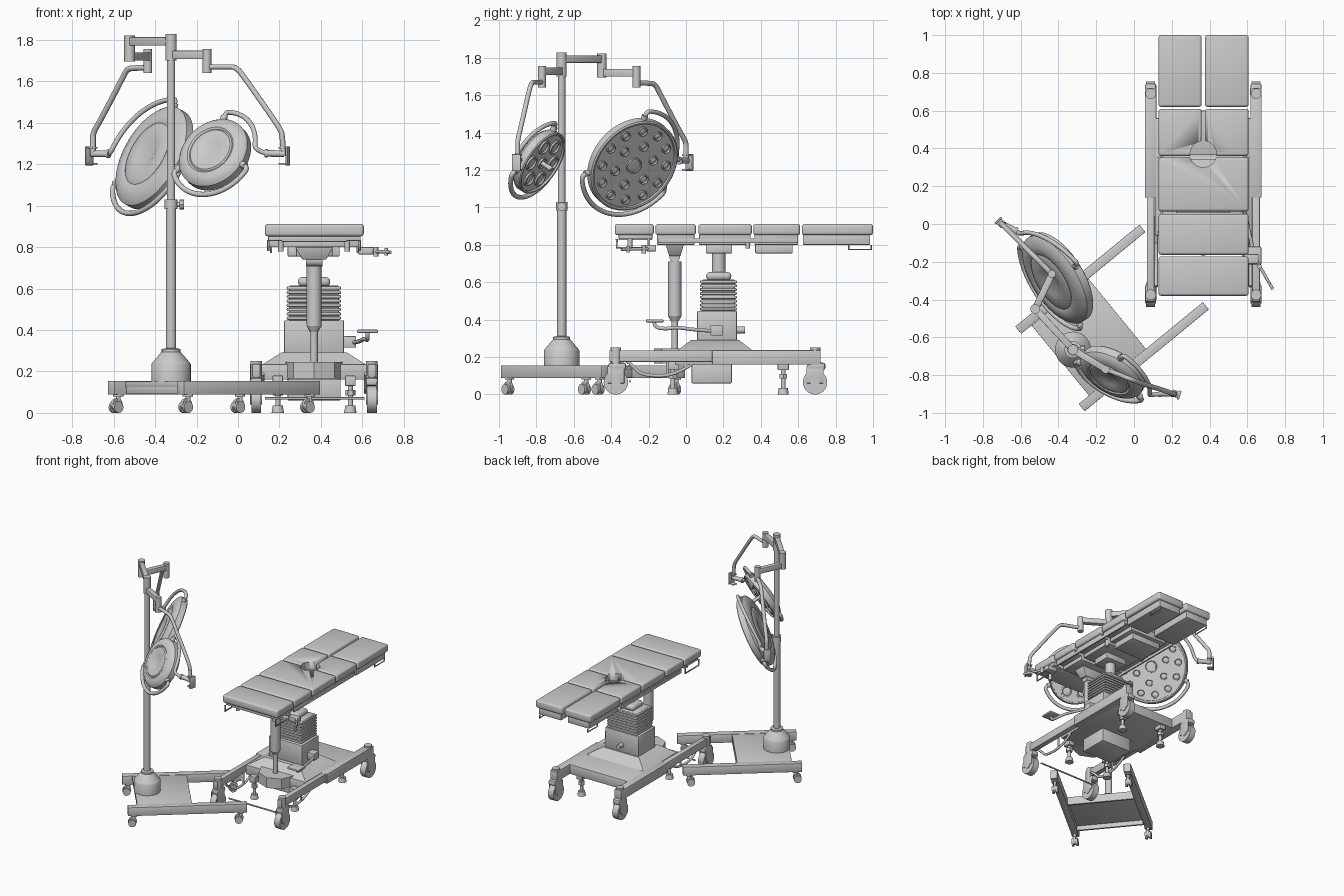
import bpy, bmesh, math
from mathutils import Vector, Matrix

if "Cube" in bpy.data.objects:
    bpy.data.objects.remove(bpy.data.objects["Cube"])

def finish(name, bm, mat=None):
    if mat: bm.transform(mat)
    bmesh.ops.recalc_face_normals(bm, faces=bm.faces)
    me = bpy.data.meshes.new(name); bm.to_mesh(me); bm.free()
    ob = bpy.data.objects.new(name, me); bpy.context.collection.objects.link(ob)
    me.shade_smooth()
    bpy.ops.object.select_all(action='DESELECT')
    ob.select_set(True); bpy.context.view_layer.objects.active = ob
    bpy.ops.object.shade_smooth_by_angle(angle=math.radians(35))
    return ob

def box(name, x, y, z, bev=0.004, mat=None, seg=2, top=1.0):
    bm = bmesh.new(); bmesh.ops.create_cube(bm, size=1)
    for v in bm.verts:
        k = top if v.co.z > 0 else 1
        v.co = Vector(((x[0]+x[1])/2 + v.co.x*k*(x[1]-x[0]), (y[0]+y[1])/2 + v.co.y*k*(y[1]-y[0]),
                       (z[0]+z[1])/2 + v.co.z*(z[1]-z[0])))
    if bev: bmesh.ops.bevel(bm, geom=bm.edges[:], offset=bev, segments=seg, affect='EDGES', profile=0.5)
    return finish(name, bm, mat)

def frame(p, n):
    return Matrix.Translation(p) @ Vector(n).to_track_quat('Z', 'Y').to_matrix().to_4x4()

def lathe(name, prof, mat=None, seg=40):
    bm = bmesh.new()
    vs = [bm.verts.new((r, 0, z)) for r, z in prof]
    es = [bm.edges.new(e) for e in zip(vs, vs[1:])]
    bmesh.ops.spin(bm, geom=vs+es, cent=(0, 0, 0), axis=(0, 0, 1), angle=math.tau, steps=seg)
    bmesh.ops.remove_doubles(bm, verts=bm.verts, dist=1e-5)
    return finish(name, bm, mat)

def cyl(name, a, b, r, r2=None, seg=24):
    a, b = Vector(a), Vector(b); L = (b-a).length
    return lathe(name, [(0, 0), (r, 0), (r if r2 is None else r2, L), (0, L)], frame(a, b-a), seg)

def tube(name, pts, r, smooth=True):
    cu = bpy.data.curves.new(name, 'CURVE'); cu.dimensions = '3D'
    cu.bevel_depth = r; cu.bevel_resolution = 3; cu.use_fill_caps = True
    s = cu.splines.new('NURBS' if smooth else 'POLY'); s.points.add(len(pts)-1)
    for p, c in zip(s.points, pts): p.co = (*c, 1)
    if smooth: s.order_u = 3; s.use_endpoint_u = True; s.resolution_u = 6
    ob = bpy.data.objects.new(name, cu); bpy.context.collection.objects.link(ob)
    bpy.ops.object.select_all(action='DESELECT')
    ob.select_set(True); bpy.context.view_layer.objects.active = ob
    bpy.ops.object.convert(target='MESH')
    return bpy.context.object

CX = 0.367
# ---------- table top cushions ----------
def cushion(name, x, y):
    return box(name, x, y, (0.852, 0.912), 0.014, seg=3)
cushion("cushion_head", (0.13, 0.607), (-0.38, -0.172))
cushion("cushion_shoulder", (0.13, 0.607), (-0.163, 0.053))
cut = cyl("hole_cutter", (CX, 0.37, 0.8), (CX, 0.37, 1.0), 0.07, seg=32)
cut.hide_render = True; cut.hide_viewport = True
holed = [cushion("cushion_back", (0.13, 0.607), (0.067, 0.352))]
for i, (a, b) in enumerate([(0.13, 0.358), (0.376, 0.607)]):
    holed.append(cushion(f"cushion_seat_{i}", (a, b), (0.36, 0.61)))
    cushion(f"cushion_leg_{i}", (a, b), (0.62, 1.0))
    box(f"leg_plate_{i}", (a+.02, b-.02), (0.625, 0.985), (0.80, 0.854))
    xs = a+.03 if i == 0 else b-.03
    tube(f"leg_handle_{i}", [(xs, .87, .80), (xs, .87, .775), (xs, .99, .775), (xs, .99, .80)], .005, False)
for ob in holed:
    m = ob.modifiers.new("hole", 'BOOLEAN'); m.operation = 'DIFFERENCE'; m.object = cut; m.solver = 'EXACT'
# ---------- support frames below the cushions ----------
for nm, y, z in [("head", (-.36, -.18), .825), ("shoulder", (-.155, .045), .80), ("back", (.07, .345), .80), ("seat", (.365, .6), .80)]:
    box(nm+"_plate", (.145, .592), y, (.83, .855))
    box(nm+"_frame", (.21, .525), y, (z, .835))
box("seat_gearbox", (.24, .49), (.37, .57), (.755, .802))
for s in (-1, 1):
    x = CX+s*.22
    box("side_rail", (x-.006, x+.006), (-.15, .6), (.81, .835), .002)
    tube("head_handle", [(x, -.2, .83), (x, -.2, .785), (x, -.37, .785), (x, -.37, .83)], .006, False)
    for y in (-.3, .33):
        cyl("lock_knob", (CX+s*.16, y, .78), (CX+s*.16, y, .835), .013)
# side clamp with lever
box("clamp_block", (.58, .66), (-.21, -.16), (.765, .80))
cyl("clamp_lever", (.64, -.18, .78), (.735, -.345, .775), .008)
cyl("clamp_grip", (.665, -.225, .755), (.665, -.225, .80), .012)
cyl("clamp_tip", (.715, -.31, .76), (.715, -.31, .795), .009)

# ---------- lifting column ----------
box("column_head", (.28, .455), (.107, .246), (.755, .80))
cyl("column_neck", (CX, .175, .6), (CX, .175, .77), .037)
box("column_collar", (.29, .445), (.108, .242), (.61, .655), .02, seg=3)
box("bellows_core", (.245, .488), (.085, .262), (.44, .615), .01)
for i in range(8):
    z = .449+i*.0208
    box(f"bellows_fold_{i}", (.235, .497), (.075, .272), (z, z+.016), .006)
box("column_housing", (.222, .512), (.06, .272), (.28, .447), .006)
box("column_skirt", (.115, .62), (-.05, .36), (.232, .292), 0, top=.62)
cyl("housing_knob", (CX, .27, .345), (CX, .315, .345), .018)
# front strut
cyl("strut_rod", (CX, -.06, .23), (CX, -.06, .43), .018)
cyl("strut_sleeve", (CX, -.06, .42), (CX, -.06, .71), .036)
cyl("strut_sleeve_cap", (CX, -.06, .39), (CX, -.06, .42), .02, .036)
cyl("strut_knuckle", (CX-.04, -.06, .735), (CX+.04, -.06, .735), .028)
box("strut_bracket", (.31, .425), (-.09, -.03), (.74, .80), .003, top=1.6)
# side foot control
box("pedal_box", (.51, .57), (.13, .195), (.315, .37))
tube("pedal_arm", [(.56, .14, .34), (.59, .05, .345), (.61, -.05, .36), (.625, -.11, .35), (.625, -.17, .36), (.625, -.17, .39)], .01)
box("pedal_pad", (.575, .675), (-.215, -.12), (.385, .402), .007)

# ---------- table base ----------
box("base_platform", (.11, .625), (-.06, .56), (.16, .236), .005)
box("base_ballast", (.24, .495), (.03, .245), (.06, .165))
cyl("base_front_foot", (CX, -.03, .165), (CX, -.03, .245), .14, seg=8)
for s in (-1, 1):
    x = CX+s*.279
    box("base_rear_rail", (x-.03, x+.03), (.14, .72), (.16, .237))
    box("base_front_rail", (x-.02, x+.02), (-.41, .15), (.175, .235))
    tube("rail_step_bar", [(x-s*.03, -.33, .19), (x-s*.03, -.29, .16), (x-s*.03, -.24, .10), (x-s*.03, -.05, .10), (x-s*.03, .04, .17)], .009)
    cyl("rail_step_post", (x-s*.03, -.1, .10), (x-s*.03, -.1, .19), .007)
    for y, d in ((-.375, -1), (.69, 1)):
        cyl("caster_wheel", (x-.024, y, .065), (x+.024, y, .065), .065, seg=32)
        cyl("caster_hub", (x-.029, y, .065), (x+.029, y, .065), .025)
        for k in (-1, 1):
            box("caster_fork", (x+k*.026-.003, x+k*.026+.003), (y-.045, y+.045), (.06, .15), .002)
        box("caster_hood", (x-.03, x+.03), (y-.04, y+.055*1), (.13, .17), .012)
        cyl("caster_pivot", (x, y, .15), (x, y, .25), .028)
    for y in (-.07, .52):
        xf = CX+s*.175
        box("foot_arm", (xf-.025, xf+.025), (y-.03, y+.03), (.13, .18))
        cyl("levelling_screw", (xf, y, .03), (xf, y, .15), .012)
        cyl("levelling_nut", (xf, y, .085), (xf, y, .11), .024, seg=6)
        cyl("levelling_pad", (xf, y, 0), (xf, y, .035), .03, .024)
tube("base_cross_bar", [(.13, -.3, .07), (.61, -.3, .07)], .006, False)
box("brake_pedal", (.615, .665), (.68, .72), (.222, .234), .003)

# ---------- lamp stand base (turned about 39 degrees) ----------
B = Matrix.Translation((-.116, -.4975, 0)) @ Matrix.Rotation(math.atan2(.634, .773), 4, 'Z')
box("stand_plate", (-.355, .035), (-.25, .25), (.125, .152), .002, B)
for u in (-.35, .02):
    box("stand_plate_rim", (u, u+.015), (-.25, .25), (.09, .13), .002, B)
for s in (-1, 1):
    box("stand_runner", (-.425, .425), (s*.265-.025, s*.265+.025), (.088, .155), .003, B)
    for u in (-.38, .38):
        P = lambda a, b, c: B @ Vector((u+a, s*.265+b, c))
        cyl("stand_caster_stem", P(0, 0, .05), P(0, 0, .09), .012)
        cyl("stand_caster_plate", P(0, 0, .08), P(0, 0, .09), .025)
        for k in (-1, 1):
            cyl("stand_caster_wheel", P(-.014, k*.008, .028), P(-.014, k*.022, .028), .028)
        cyl("stand_caster_hood", P(-.01, -.009, .04), P(-.01, .009, .04), .03)
PX, PY = -.323, -.665
lathe("stand_foot", [(0, .15), (.095, .15), (.095, .235), (.09, .243), (.05, .29), (.045, .295), (.045, .308), (.025, .312), (0, .312)],
      Matrix.Translation((PX, PY, 0)))
cyl("lower_pole", (PX, PY, .3), (PX, PY, 1.02), .025)
cyl("upper_pole", (PX, PY, 1.0), (PX, PY, 1.82), .02)
cyl("pole_collar", (PX, PY, .985), (PX, PY, 1.03), .031)
cyl("collar_screw", (PX, PY, 1.005), (PX+.045, PY, 1.005), .012)
cyl("collar_knob", (PX+.04, PY, 1.005), (PX+.062, PY, 1.005), .024, seg=8)
cyl("pole_head", (PX, PY, 1.70), (PX, PY, 1.828), .027)

# ---------- swing arms ----------
def swing(name, a, b, z):
    a, b = Vector((*a, z)), Vector((*b, z)); d = b-a
    m = Matrix.Translation(a) @ Matrix.Rotation(math.atan2(d.y, d.x), 4, 'Z')
    box(name, (0, d.length), (-.018, .018), (-.02, .02), .003, m)
H1, H2, H3 = (-.523, -.45), (-.435, -.265), (-.15, -.77)
swing("upper_arm", (PX, PY), H1, 1.793)
swing("middle_arm", H1, H2, 1.72)
swing("lower_arm", (PX, PY), H3, 1.728)
cyl("elbow_hub", (*H1, 1.695), (*H1, 1.822), .026)
for h in (H2, H3): cyl("wrist_hub", (*h, 1.64), (*h, 1.755), .021)
tube("large_lamp_arm", [(-.435, -.265, 1.665), (-.5, -.2, 1.665), (-.535, -.165, 1.66), (-.56, -.14, 1.61), (-.67, -.03, 1.40), (-.70, 0, 1.35), (-.70, 0, 1.31), (-.70, 0, 1.24)], .014)
tube("small_lamp_arm", [(-.15, -.77, 1.67), (-.06, -.805, 1.67), (-.01, -.825, 1.67), (.03, -.84, 1.62), (.17, -.885, 1.42), (.21, -.9, 1.36), (.215, -.9, 1.32), (.22, -.9, 1.24)], .013)

# ---------- lamp heads ----------
def rim_arc(name, C, a, b, R, off, r, lead=(), mid=None, end_in=True):
    # tube that follows the rim from direction a to direction b
    a, b = Vector(a).normalized(), Vector(b).normalized(); t = a.angle(b)
    ds = [(a*math.sin((1-i/10)*t)+b*math.sin(i/10*t))/math.sin(t) for i in range(11)]
    pts = [C+d*(R+off) for d in ds]
    pts = [Vector(p) for p in lead] + ([] if lead else [C+ds[0]*R*.97]) + pts + [C+ds[-1]*R*.97]
    tube(name, pts, r)
    for d in ([ds[-1]] if lead else [ds[0], ds[-1]]):
        cyl(name+"_socket", C+d*R*.95, C+d*(R+.022), .017, seg=16)

def lamp(name, C, n, R, rings, bulb_r, h1, h2, s1, s2, lead):
    C = Vector(C); n = Vector(n).normalized(); M = frame(C, n)
    T = .045
    lathe(name+"_housing", [(0, -T+.006), (.28*R, -T+.004), (.32*R, -T), (.58*R, -T+.002), (.62*R, -T+.008), (.67*R, -T+.002), (.8*R, -T+.004),
          (.93*R, -.028), (R, -.012), (R, .03), (.97*R, .036), (.93*R, .034), (.92*R, .024), (0, .024)], M, 56)
    lathe(name+"_centre_lens", [(.17*R, .02), (.17*R, .034), (.145*R, .034), (.135*R, .028), (0, .03)], M, 24)
    for rad, num, ph in rings:
        for i in range(num):
            t = math.tau*(i+ph)/num
            lathe(name+"_bulb", [(bulb_r, .022), (bulb_r, .034), (bulb_r*.8, .036), (bulb_r*.68, .027), (bulb_r*.35, .03), (0, .032)],
                  M @ Matrix.Translation((rad*R*math.cos(t), rad*R*math.sin(t), 0)), 20)
    rim_arc(name+"_handle", C, h1, h2, R, .04, .013)
    rim_arc(name+"_support", C, s1, s2, R, .045, .012, lead=lead)
    return M

lamp("large_lamp", (-.41, -.29, 1.235), (.76, .48, -.43), .265, [(.76, 12, 0), (.44, 6, .25)], .027,
     (.14, -.277, -.06), (-.205, .194, -.145), (-.18, .22, .04), (.12, .08, .29),
     [(-.70, 0, 1.25), (-.66, -.02, 1.25), (-.62, -.04, 1.25)])
M2 = lamp("small_lamp", (-.115, -.79, 1.25), (.45, .75, -.48), .185, [(.6, 6, 0)], .042,
     (-.19, .063, -.08), (.185, -.156, -.07), (.2, -.12, .03), (.05, .09, .185),
     [(.22, -.9, 1.255), (.16, -.9, 1.255), (.12, -.9, 1.255)])
lathe("small_lamp_grip", [(0, .02), (.014, .02), (.011, .05), (.015, .085), (.01, .095), (0, .095)], M2, 20)

# end brackets and joint bars
def bracket(name, p, ang, bar):
    m = Matrix.Translation(p) @ Matrix.Rotation(ang, 4, 'Z')
    box(name+"_plate", (.014, .024), (-.025, .025), (-.055, .035), .002, m)
    for z in (-.052, .025):
        box(name+"_lip", (-.022, .02), (-.018, .018), (z, z+.008), .002, m)
    cyl(name+"_bar", p, bar, .016)
    cyl(name+"_collar", Vector(bar)+(Vector(p)-Vector(bar))*.15, bar, .02)
bracket("large_lamp_bracket", Vector((-.705, .005, 1.25)), math.radians(135), (-.62, -.04, 1.25))
bracket("small_lamp_bracket", Vector((.222, -.9, 1.25)), math.radians(-18), (.13, -.895, 1.253))
